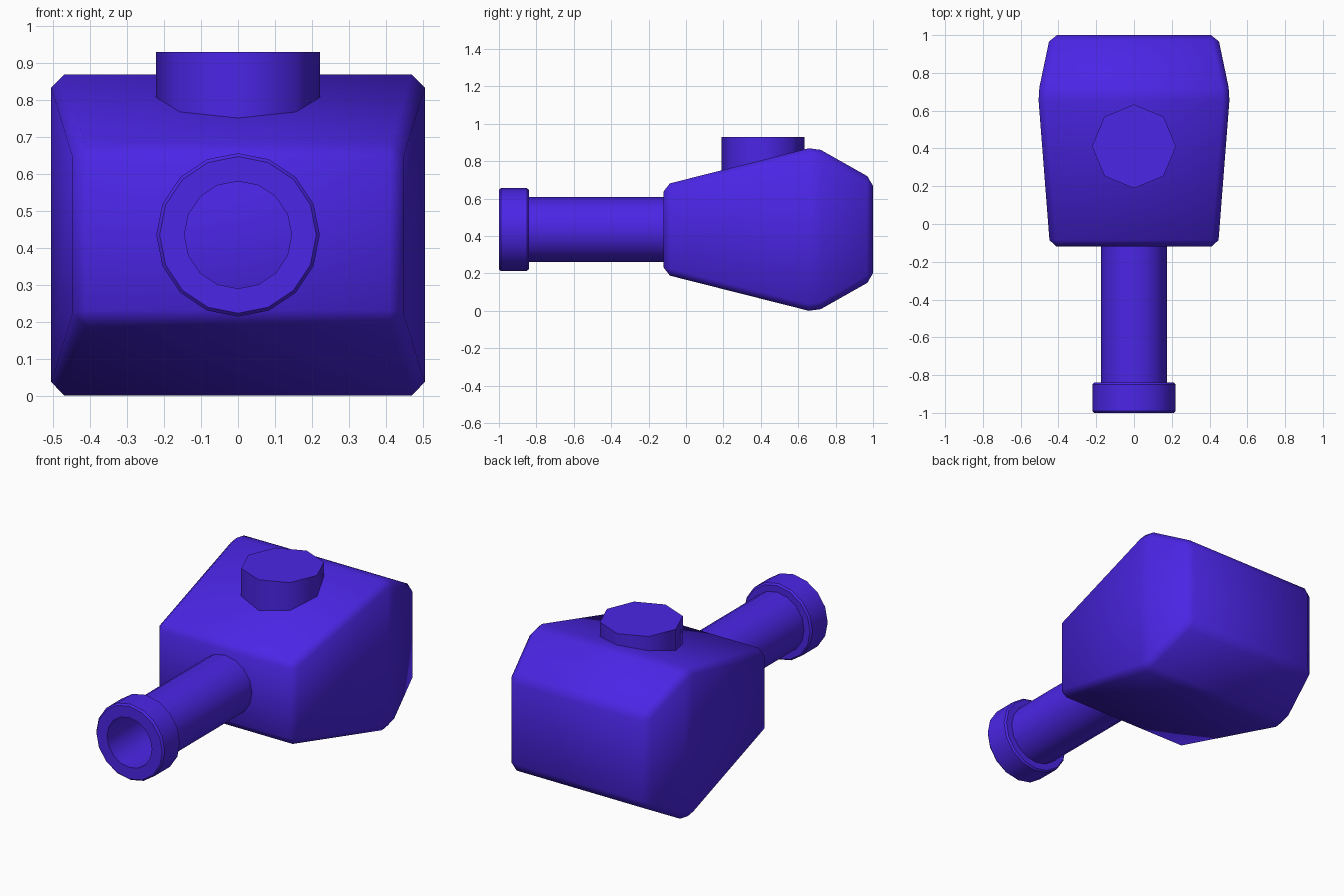
import bpy, bmesh
from math import cos, sin, tau, radians

cube = bpy.data.objects.get("Cube")
if cube:
    bpy.data.objects.remove(cube, do_unlink=True)

AXIS_Z = 0.435  # height of the gun axis

blue = bpy.data.materials.new("violet_blue")
blue.use_nodes = True
colour = (0.07, 0.019, 0.79, 1)
blue.diffuse_color = colour
blue.node_tree.nodes["Principled BSDF"].inputs["Base Color"].default_value = colour


def finish(name, bm, angle):
    """Turn a bmesh into a smooth-shaded object with sharp edges kept."""
    bmesh.ops.recalc_face_normals(bm, faces=bm.faces)
    mesh = bpy.data.meshes.new(name)
    bm.to_mesh(mesh)
    bm.free()
    mesh.materials.append(blue)
    obj = bpy.data.objects.new(name, mesh)
    bpy.context.collection.objects.link(obj)
    bpy.ops.object.select_all(action="DESELECT")
    obj.select_set(True)
    bpy.context.view_layer.objects.active = obj
    bpy.ops.object.shade_smooth_by_angle(angle=radians(angle))
    return obj


def bridge(bm, a, b):
    """Join two vertex loops of equal length with quads."""
    n = len(a)
    for i in range(n):
        j = (i + 1) % n
        bm.faces.new((a[i], a[j], b[j], b[i]))


def ring_tube(name, profile, sides=16):
    """Revolve a closed (y, radius) profile around the gun axis."""
    bm = bmesh.new()
    loops = [[bm.verts.new((r * sin(tau * i / sides), y, AXIS_Z + r * cos(tau * i / sides)))
              for i in range(sides)] for y, r in profile]
    for k, loop in enumerate(loops):
        bridge(bm, loop, loops[(k + 1) % len(loops)])
    return finish(name, bm, 35)


# Turret body: rectangular sections (y, half width, half height) with chamfered edges
bm = bmesh.new()
sections = [(-0.12, 0.445, 0.238), (0.69, 0.508, 0.443), (1.0, 0.443, 0.268)]
loops = [[bm.verts.new((sx * w, y, AXIS_Z + sz * h))
          for sx, sz in ((-1, -1), (1, -1), (1, 1), (-1, 1))] for y, w, h in sections]
bridge(bm, loops[0], loops[1])
bridge(bm, loops[1], loops[2])
bm.faces.new(loops[0])
bm.faces.new(loops[2])
bmesh.ops.recalc_face_normals(bm, faces=bm.faces)
bmesh.ops.bevel(bm, geom=bm.edges[:], offset=0.035, offset_type="OFFSET",
                segments=1, affect="EDGES", clamp_overlap=True)
finish("turret_body", bm, 60)

# Hollow barrel and its chamfered muzzle ring
BORE = 0.145
ring_tube("barrel", [(-0.84, BORE), (-0.84, 0.174), (-0.1, 0.174), (-0.1, BORE)])
ring_tube("muzzle_ring", [(-1, BORE), (-1, 0.212), (-0.99, 0.221),
                          (-0.85, 0.221), (-0.84, 0.212), (-0.84, BORE)])

# Eight-sided hatch on the sloping roof
bm = bmesh.new()
bottom, top = [[bm.verts.new((0.222 * cos(tau * i / 8), 0.411 + 0.222 * sin(tau * i / 8), z))
                for i in range(8)] for z in (0.65, 0.93)]
bridge(bm, bottom, top)
bm.faces.new(bottom)
bm.faces.new(top)
finish("hatch", bm, 60)
